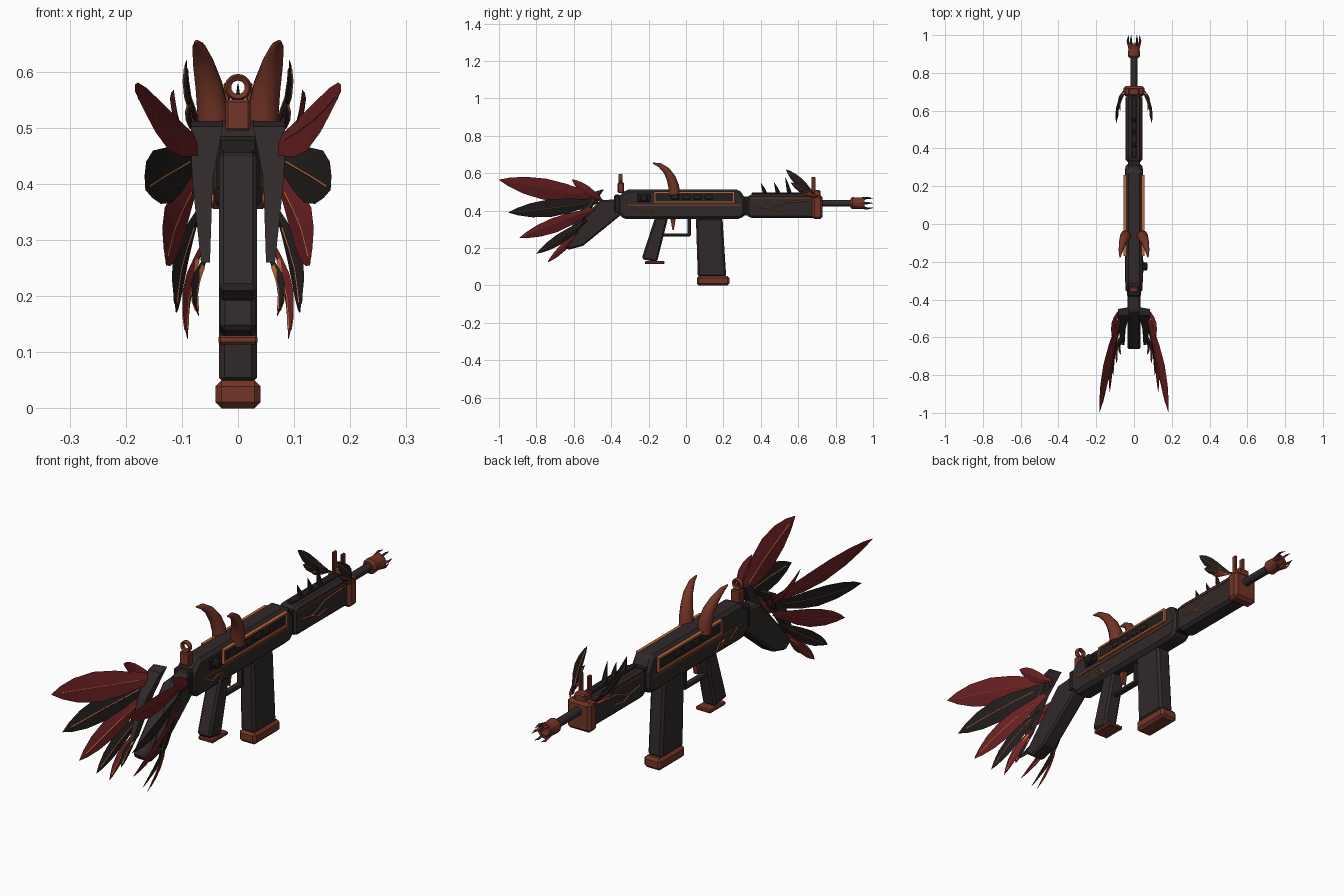
import bpy, bmesh, math
from mathutils import Vector

if "Cube" in bpy.data.objects:
    bpy.data.objects.remove(bpy.data.objects["Cube"])


def material(name, r, g, b):
    m = bpy.data.materials.new(name)
    m.use_nodes = True
    m.diffuse_color = (r, g, b, 1)
    bsdf = next(n for n in m.node_tree.nodes if n.type == 'BSDF_PRINCIPLED')
    bsdf.inputs["Base Color"].default_value = (r, g, b, 1)
    return m


DARK = material("dark_brown", .03, .022, .023)
BLACK = material("feather_black", .017, .013, .013)
RED = material("feather_red", .16, .016, .018)
RUST = material("rust_copper", .17, .035, .02)
GOLD = material("orange_trim", .5, .14, .045)
SIDES = (("left", 1), ("right", -1))


def finish(name, bm, mat, smooth=False):
    bmesh.ops.recalc_face_normals(bm, faces=bm.faces)
    mesh = bpy.data.meshes.new(name)
    bm.to_mesh(mesh)
    bm.free()
    mesh.materials.append(mat)
    ob = bpy.data.objects.new(name, mesh)
    bpy.context.scene.collection.objects.link(ob)
    if smooth:
        bpy.ops.object.select_all(action='DESELECT')
        ob.select_set(True)
        bpy.context.view_layer.objects.active = ob
        bpy.ops.object.shade_smooth_by_angle(angle=math.radians(40))
    return ob


def loft(name, rings, mat, smooth=False, closed=False):
    """Skin a list of equally sized rings, capping both ends."""
    bm = bmesh.new()
    vs = [[bm.verts.new(p) for p in ring] for ring in rings]
    n = len(vs[0])
    pairs = list(zip(vs, vs[1:])) + ([(vs[-1], vs[0])] if closed else [])
    for a, b in pairs:
        for i in range(n):
            bm.faces.new((a[i], a[(i + 1) % n], b[(i + 1) % n], b[i]))
    if not closed:
        bm.faces.new(vs[0])
        bm.faces.new(vs[-1])
    return finish(name, bm, mat, smooth)


def prism(name, outline, x0, x1, mat, bevel=0):
    """Extrude a side outline of (y, z) points from x0 to x1."""
    ob = loft(name, [[(x, y, z) for y, z in outline] for x in (x0, x1)], mat)
    if bevel:
        mod = ob.modifiers.new("Chamfer", 'BEVEL')
        mod.width, mod.segments = bevel, 1
        mod.limit_method = 'ANGLE'
    return ob


def box(name, x0, x1, y0, y1, z0, z1, mat, bevel=0):
    return prism(name, [(y0, z0), (y1, z0), (y1, z1), (y0, z1)], x0, x1, mat, bevel)


def tube(name, path, radii, mat, sides=8, smooth=False):
    path = [Vector(p) for p in path]
    rings = []
    for i, p in enumerate(path):
        d = (path[min(i + 1, len(path) - 1)] - path[max(i - 1, 0)]).normalized()
        u = d.cross(Vector((1, 0, 0)) if abs(d.x) < .9 else Vector((0, 0, 1))).normalized()
        v = d.cross(u)
        rings.append([p + radii[i] * (u * math.cos(a) + v * math.sin(a))
                      for a in (math.tau * k / sides for k in range(sides))])
    return loft(name, rings, mat, smooth)


def feather(name, s, root, tip, width, mat, tilt=.35, vein=True):
    root, tip = Vector(root), Vector(tip)
    d = (tip - root).normalized()
    side = Vector((0, -d.z, d.y)).normalized()      # across the blade
    side = (side + Vector((tilt, 0, 0))).normalized()
    nrm = d.cross(side).normalized()
    shape = ((0, .25), (.15, .5), (.35, .85), (.55, 1), (.75, .8), (.9, .42), (1, .01))
    flip = lambda p: (p.x * s, p.y, p.z)
    mids, rings = [], []
    for t, w in shape:
        c = root.lerp(tip, t) + nrm * .015 * math.sin(math.pi * t)
        k = .007 * min(1, w + .2) * (1 - t * .5)
        mids.append((c, k))
        rings.append([flip(c + o) for o in (side * width * w, nrm * k, -side * width * w, -nrm * k)])
    loft(name, rings, mat)
    if vein:
        tube(name + "_vein", [flip(c) for c, k in mids[1:-1]],
             [k + .0015 for c, k in mids[1:-1]], GOLD, 4)


# Receiver, handguard and the collar between them
prism("receiver", [(-.365, .39), (-.335, .355), (.29, .355), (.32, .38), (.32, .46),
                   (.285, .513), (-.32, .513), (-.365, .47)], -.044, .044, DARK, .014)
box("collar", -.033, .033, .3, .34, .375, .475, BLACK)
prism("handguard", [(.325, .375), (.345, .36), (.69, .36), (.69, .488), (.345, .488),
                    (.325, .47)], -.041, .041, DARK, .012)
box("top_rib", -.014, .014, .35, .67, .48, .496, BLACK, .004)

# Barrel, muzzle and claws
tube("barrel", [(0, .68, .44), (0, .91, .44)], [.018, .018], DARK, 16, True)
rings = []
for y, r in ((.88, .025), (.89, .032), (.925, .03), (.955, .033), (.955, .019), (.91, .019)):
    rings.append([(r * math.cos(math.tau * k / 12), y, .44 + r * math.sin(math.tau * k / 12))
                  for k in range(12)])
loft("muzzle", rings, RUST)
for k in range(6):
    c, s = math.cos(math.tau * k / 6), math.sin(math.tau * k / 6)
    tube(f"muzzle_claw_{k}", [(c * r, y, .44 + s * r) for r, y in ((.026, .945), (.033, .97), (.029, 1))],
         [.008, .006, .001], DARK if k % 2 else RUST, 4)

# Front sight block
box("front_block", -.056, .056, .675, .73, .355, .482, RUST, .012)
box("front_sight_base", -.028, .028, .68, .72, .47, .51, RUST, .006)
for side, s in SIDES:
    x = sorted((s * .014, s * .026))
    box(f"front_sight_post_{side}", *x, .67, .692, .49, .58, RUST, .003)

# Rear sight
box("rear_sight_base", -.022, .022, -.365, -.332, .495, .55, RUST, .004)
ring = []
for k in range(20):
    a = math.tau * k / 20
    ring.append([(math.cos(a) * r, -.35 + y, .572 + math.sin(a) * r)
                 for r, y in ((.024, -.006), (.024, .006), (.02, .011), (.012, .006),
                              (.012, -.006), (.02, -.011))])
loft("rear_sight_ring", ring, RUST, True, True)

# Stock
prism("stock", [(-.35, .375), (-.55, .212), (-.63, .19), (-.665, .215), (-.655, .24),
                (-.46, .455), (-.35, .462)], -.034, .034, DARK, .008)
box("stock_joint", -.038, .038, -.385, -.35, .385, .485, BLACK, .008)

# Grip, trigger, guard and magazine
prism("grip", [(-.165, .365), (-.095, .365), (-.155, .125), (-.235, .14), (-.23, .165)],
      -.032, .032, DARK, .009)
box("grip_plate", -.035, .035, -.22, -.115, .114, .13, RUST, .004)
prism("trigger", [(-.085, .36), (-.055, .36), (-.06, .325), (-.066, .295), (-.074, .3), (-.078, .33)],
      -.01, .01, RUST)
box("guard_bottom", -.014, .014, -.125, .025, .262, .279, DARK, .004)
box("guard_front", -.014, .014, .008, .026, .265, .36, DARK, .004)
prism("magazine", [(.053, .36), (.195, .36), (.215, .045), (.063, .045)], -.034, .034, DARK, .01)
box("magazine_base", -.04, .04, .058, .233, 0, .05, RUST, .011)

# Bolt knob
tube("bolt_knob", [(.035, -.225, .467), (.066, -.225, .467), (.072, -.225, .467)],
     [.022, .022, .014], BLACK, 10)
box("bolt_plate", .04, .05, -.26, -.19, .447, .488, BLACK, .004)

# Spikes along the handguard
for i, (y, h) in enumerate(((.425, .547), (.495, .55), (.555, .578))):
    tube(f"spike_{i}", [(0, y, .485), (0, y - .012, (h + .49) / 2), (0, y - .024, h)],
         [.013, .008, .001], BLACK, 6)

wing = (  # root, tip, half width, colour
    ((.062, -.46, .465), (.183, -1, .565), .06, RED),
    ((.068, -.47, .45), (.165, -.95, .39), .05, BLACK),
    ((.072, -.49, .41), (.128, -.89, .255), .042, RED),
    ((.07, -.53, .35), (.11, -.8, .17), .03, BLACK),
    ((.064, -.58, .29), (.09, -.74, .124), .02, RED),
    ((.056, -.6, .27), (.07, -.69, .165), .018, BLACK),
    ((.072, -.45, .455), (.115, -.61, .567), .028, RED),
)
crest = (
    ((.055, .685, .485), (.092, .535, .62), .024, BLACK),
    ((.058, .685, .48), (.085, .56, .55), .018, BLACK),
    ((.055, .705, .475), (.072, .6, .505), .014, RED),
)

for side, s in SIDES:
    def bar(name, x0, x1, *rest):
        return box(f"{name}_{side}", *sorted((s * x0, s * x1)), *rest)

    # Wing root slab, tapering downward
    rows = ((.027, .084, -.44, .512, .045), (.045, .082, -.5, .42, .06), (.05, .066, -.6, .27, .04))
    loft(f"wing_root_{side}", [[(s * a, y, z), (s * b, y - .01, z), (s * b, y - w, z - .01),
                                (s * a, y - w, z - .01)] for a, b, y, z, w in rows], DARK)
    for i, (root, tip, w, mat) in enumerate(wing):
        feather(f"wing_feather_{i}_{side}", s, root, tip, w, mat, -.35, i < 6)
    for i, (root, tip, w, mat) in enumerate(crest):
        feather(f"crest_feather_{i}_{side}", s, root, tip, w, mat, -.2)

    # Horn
    tube(f"horn_{side}", [(s * x, y, z) for x, y, z in
                          ((.043, -.062, .485), (.045, -.066, .53), (.052, -.08, .575),
                           (.062, -.105, .615), (.07, -.14, .643), (.074, -.176, .654))],
         [.03, .029, .025, .019, .012, .003], RUST, 10, True)

    # Framed side panel with vents
    bar("side_panel", .04, .049, -.165, .255, .443, .497, BLACK)
    for n, z in (("lower", .44), ("upper", .494)):
        bar(f"panel_{n}_rail", .04, .055, -.17, .26, z, z + .008, GOLD)
    for n, y in (("rear", -.17), ("front", .252)):
        bar(f"panel_{n}_rail", .04, .055, y, y + .008, .442, .5, GOLD)
    for i in range(4):
        y = -.08 + i * .06
        bar(f"vent_{i}", .045, .054, y, y + .042, .46, .483, DARK, .004)

    # Thin trim lines and crack inlays
    bar("receiver_line", .04, .047, -.31, .295, .425, .432, RUST)
    bar("handguard_line", .038, .044, .34, .67, .464, .47, RUST)
    cracks = (("receiver", .0435, ((-.3, .43), (-.235, .392), (-.2, .405), (-.165, .4), (-.14, .37))),
              ("receiver_branch", .0435, ((-.2, .405), (-.17, .382), (-.19, .368))),
              ("handguard", .0405, ((.37, .425), (.44, .412), (.47, .42), (.53, .445), (.65, .452))),
              ("handguard_branch", .0405, ((.44, .412), (.48, .395), (.54, .405))))
    for n, x, pts in cracks:
        tube(f"{n}_crack_{side}", [(s * x, y, z) for y, z in pts], [.0035] * len(pts), GOLD, 4)
